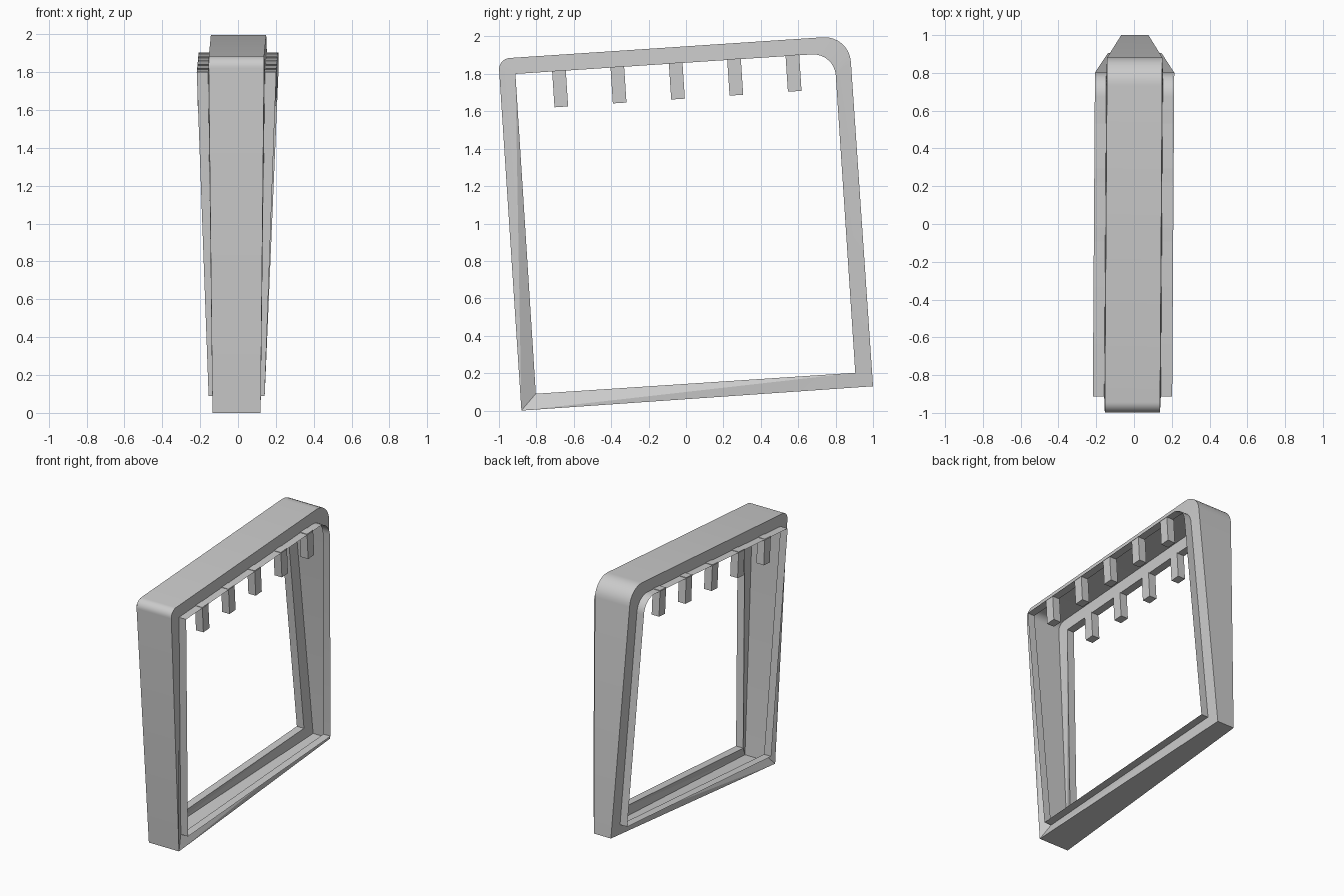
import bpy, bmesh, math
from mathutils import Vector, Matrix

if "Cube" in bpy.data.objects:
    bpy.data.objects.remove(bpy.data.objects["Cube"])

SEG = 8


def fillet(corner, before, after, r, n):
    """Rounded corner as n+1 points (r = 0 repeats the sharp corner)."""
    c = Vector(corner)
    a = (Vector(before) - c).normalized()
    b = (Vector(after) - c).normalized()
    half = a.angle(b) / 2
    mid = c + (a + b).normalized() * (r / math.sin(half))
    p0 = c + a * (r / math.tan(half)) - mid
    sweep = -(math.pi - 2 * half)          # loop runs clockwise
    pts = []
    for i in range(n + 1):
        t = sweep * i / n
        pts.append(mid + Vector((p0.x * math.cos(t) - p0.y * math.sin(t),
                                 p0.x * math.sin(t) + p0.y * math.cos(t))))
    return pts


def loop(tl, tr, br, bl, r_tl, r_tr):
    return (fillet(tl, bl, tr, r_tl, SEG) + fillet(tr, tl, br, r_tr, SEG)
            + [Vector(br), Vector(bl)])


def skew(y):
    """The whole frame is turned very slightly about z."""
    return -0.002 + 0.0065 * y


def finish(bm, name):
    bmesh.ops.recalc_face_normals(bm, faces=bm.faces)
    me = bpy.data.meshes.new(name)
    bm.to_mesh(me)
    bm.free()
    ob = bpy.data.objects.new(name, me)
    bpy.context.collection.objects.link(ob)
    return ob


# Frame: thin hat-section channel (web, two walls, two outward flanges)
outer = loop((-1.003, 1.881), (0.872, 2.005), (1.0, 0.13), (-0.88, 0.0), 0.06, 0.14)
inner = loop((-0.912, 1.80), (0.793, 1.912), (0.905, 0.202), (-0.803, 0.09), 0.0, 0.12)
n = len(outer)
web = [0.146] * (n - 2) + [0.072, 0.127]
lip = [0.21] * (n - 2) + [0.142, 0.148]

bm = bmesh.new()
rows = []
for o, i, w, f in zip(outer, inner, web, lip):
    section = [(-f, i), (-f + 0.06, i), (-w, o), (w, o), (f - 0.06, i), (f, i)]
    rows.append([bm.verts.new((x + skew(p.x), p.x, p.y)) for x, p in section])
for k in range(n):
    r, s = rows[k], rows[(k + 1) % n]
    for c in range(5):
        a, b, d, e = r[c], r[c + 1], s[c + 1], s[c]
        if c in (1, 3):
            # twisted walls: choose the fold line
            if (c == 1) != (k == n - 2):
                bm.faces.new((a, b, e))
                bm.faces.new((b, d, e))
            else:
                bm.faces.new((a, b, d))
                bm.faces.new((a, d, e))
        else:
            bm.faces.new((a, b, d, e))
bmesh.ops.remove_doubles(bm, verts=bm.verts, dist=1e-5)
frame = finish(bm, "frame_channel")
bpy.context.view_layer.objects.active = frame
frame.select_set(True)
bpy.ops.object.shade_smooth_by_angle(angle=math.radians(25))

# Teeth: five pegs hanging from each top flange
bm = bmesh.new()
for side in (-1, 1):
    for k in range(5):
        y = -0.673 + 0.312 * k
        z = 1.721 + 0.0208 * k
        m = (Matrix.Translation((side * 0.176 + skew(y), y, z))
             @ Matrix.Rotation(0.065, 4, 'X')
             @ Matrix.Diagonal((0.062, 0.073, 0.195, 1)))
        bmesh.ops.create_cube(bm, size=1, matrix=m)
finish(bm, "hanging_teeth")
